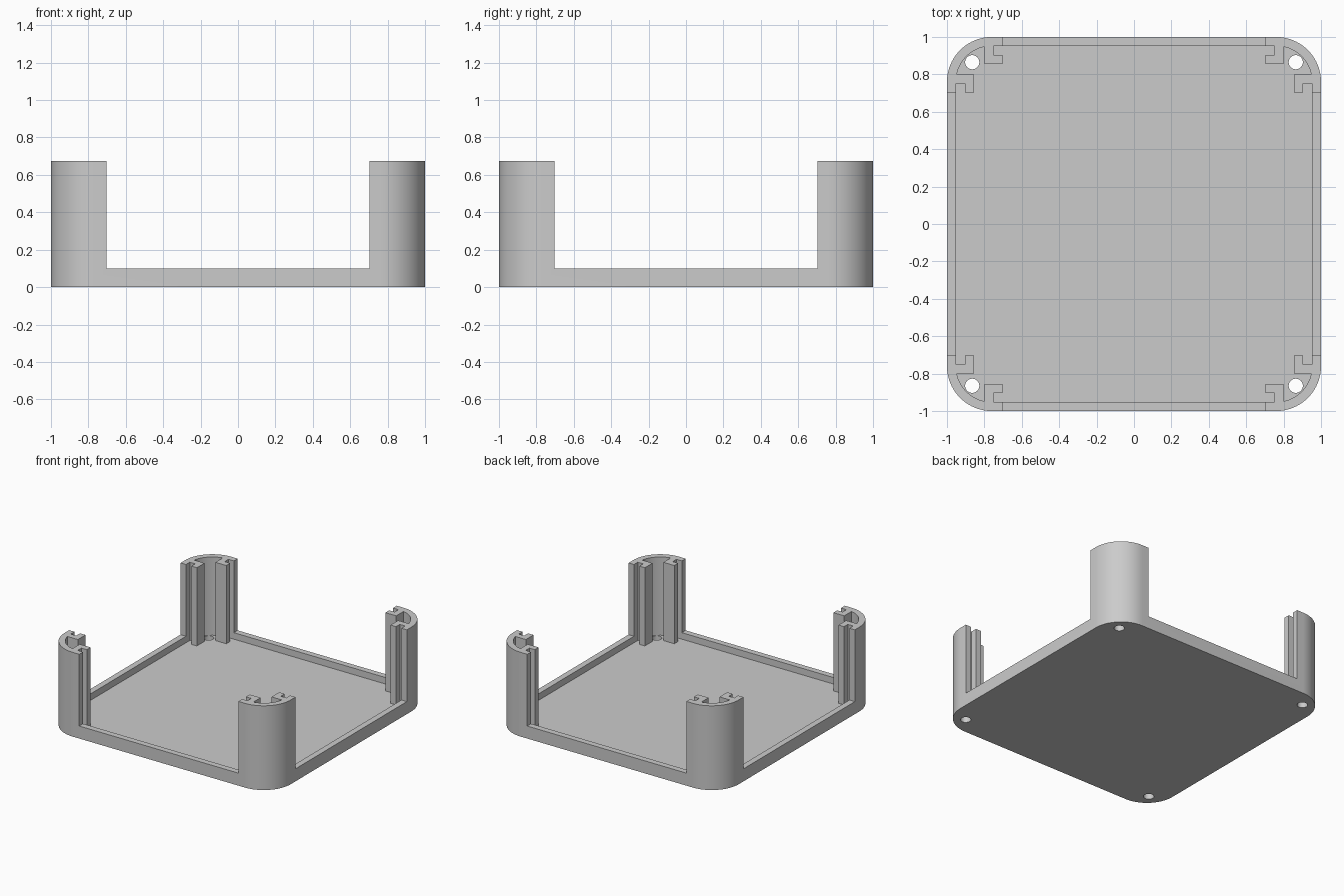
import bpy
import bmesh
from math import cos, sin, pi

cube = bpy.data.objects.get("Cube")
if cube:
    bpy.data.objects.remove(cube, do_unlink=True)

WALL = 0.048      # wall, floor and rail thickness
RADIUS = 0.24     # outer corner radius
RIM = 0.1         # height of the low rim
TOP = 0.673       # height of the corner posts
OPEN = 0.703      # half width of the side openings
HOLE = 0.865      # screw hole offset

grey = bpy.data.materials.new("light grey plastic")
grey.use_nodes = True
colour = (0.6, 0.6, 0.6, 1)
grey.diffuse_color = colour
grey.node_tree.nodes["Principled BSDF"].inputs["Base Color"].default_value = colour


def prisms(name, outlines, z0, z1):
    """One object made of outlines extruded from z0 to z1."""
    bm = bmesh.new()
    for outline in outlines:
        face = bm.faces.new([bm.verts.new((x, y, z0)) for x, y in outline])
        new = bmesh.ops.extrude_face_region(bm, geom=[face])["geom"]
        moved = [v for v in new if isinstance(v, bmesh.types.BMVert)]
        bmesh.ops.translate(bm, verts=moved, vec=(0, 0, z1 - z0))
    bmesh.ops.recalc_face_normals(bm, faces=bm.faces)
    mesh = bpy.data.meshes.new(name)
    bm.to_mesh(mesh)
    bm.free()
    mesh.materials.append(grey)
    obj = bpy.data.objects.new(name, mesh)
    bpy.context.collection.objects.link(obj)
    return obj


def arc(cx, cy, r, start, sweep, n):
    return [(cx + r * cos(start + sweep * i / n), cy + r * sin(start + sweep * i / n))
            for i in range(n + 1)]


def rounded_square(half, r):
    c = half - r
    signs = [(1, 1), (-1, 1), (-1, -1), (1, -1)]
    return [p for k, (sx, sy) in enumerate(signs)
            for p in arc(c * sx, c * sy, r, k * pi / 2, pi / 2, 24)]


def rectangle(hx, hy):
    return [(-hx, -hy), (hx, -hy), (hx, hy), (-hx, hy)]


def combine(target, tool, operation):
    tool.hide_render = True
    mod = target.modifiers.new(tool.name, "BOOLEAN")
    mod.object, mod.operation, mod.solver = tool, operation, "EXACT"
    bpy.context.view_layer.objects.active = target
    bpy.ops.object.modifier_apply(modifier=mod.name)
    bpy.data.objects.remove(tool, do_unlink=True)


# Tray with corner posts: hollow a block, then open its four sides
tray = prisms("enclosure_base", [rounded_square(1, RADIUS)], 0, TOP)
combine(tray, prisms("cavity", [rounded_square(1 - WALL, RADIUS - WALL)], WALL, 1), "DIFFERENCE")
combine(tray, prisms("side_opening", [rectangle(OPEN, 2)], RIM, 1), "DIFFERENCE")
combine(tray, prisms("end_opening", [rectangle(2, OPEN)], RIM, 1), "DIFFERENCE")

# L-shaped panel rails, two in every corner
web, back = OPEN + WALL, OPEN + 2 * WALL
lip, inner = 1 - 2 * WALL, 1 - 3 * WALL
rail = [(OPEN, inner), (back, inner), (back, 1 - 0.6 * WALL),
        (web, 1 - 0.6 * WALL), (web, lip), (OPEN, lip)]
rails = []
for sx in (1, -1):
    for sy in (1, -1):
        rails.append([(sx * x, sy * y) for x, y in rail])
        rails.append([(sx * y, sy * x) for x, y in rail])
combine(tray, prisms("panel_rails", rails, WALL / 2, TOP), "UNION")

# Screw holes through the floor
holes = [arc(sx * HOLE, sy * HOLE, 0.038, 0, 2 * pi * 31 / 32, 31)
         for sx in (1, -1) for sy in (1, -1)]
combine(tray, prisms("screw_holes", holes, -1, WALL * 2), "DIFFERENCE")

# Smooth the rounded corners, keep the edges sharp
bpy.ops.object.select_all(action="DESELECT")
tray.select_set(True)
bpy.context.view_layer.objects.active = tray
bpy.ops.object.shade_smooth_by_angle(angle=pi / 6)
